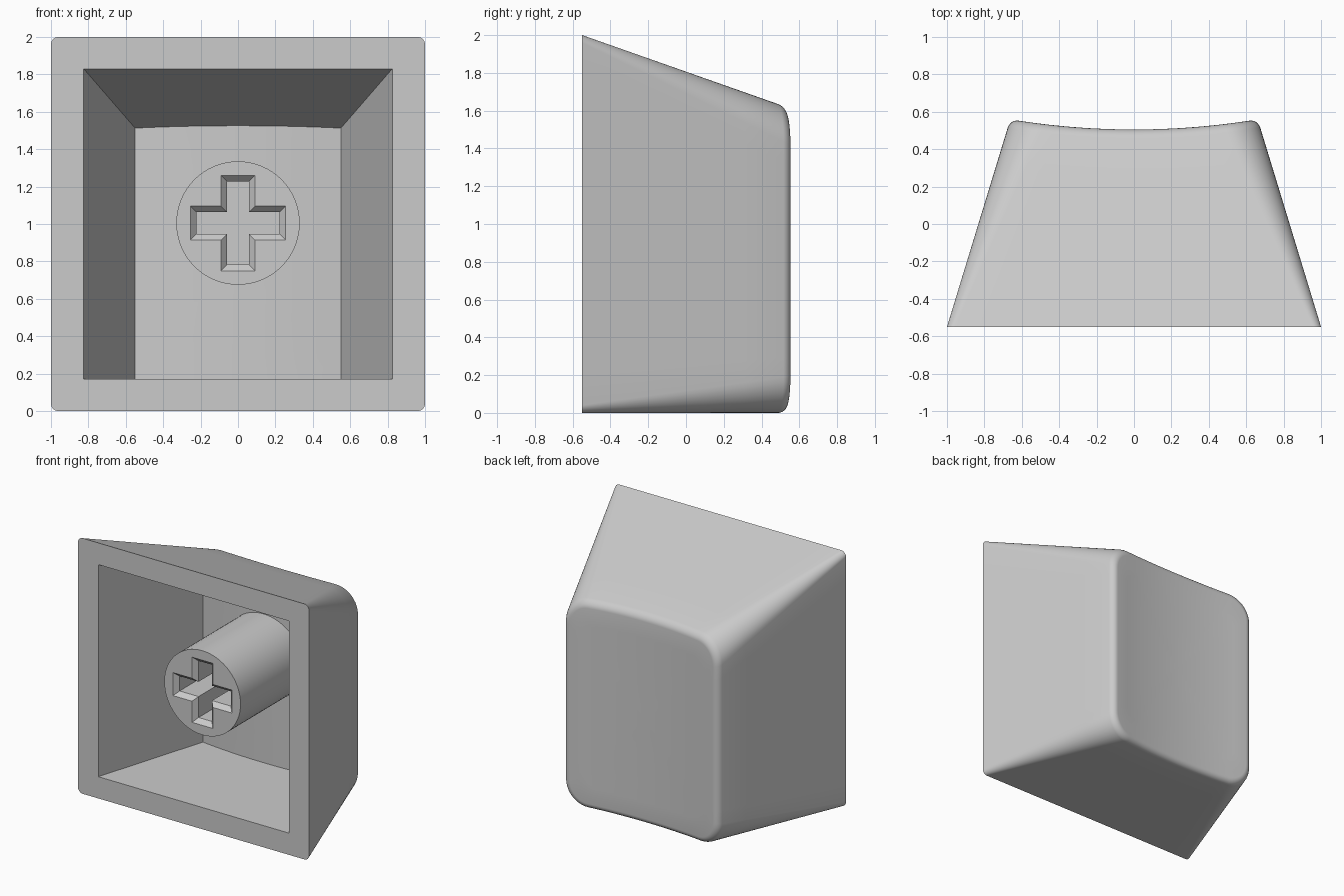
import bpy, bmesh, math

FRONT = -0.55       # plane of the open rim
FILLET = 0.045      # rounding around the dished face
ARC, SIDE = 10, 12  # points per corner and per straight edge


def rounded_rect(half, z0, z1, r):
    """Rounded rectangle as (x, z) points, always the same count."""
    corners = [(half - r, z1 - r), (-half + r, z1 - r),
               (-half + r, z0 + r), (half - r, z0 + r)]
    arcs = [[(cx + r * math.cos(math.pi / 2 * (k + i / ARC)),
              cz + r * math.sin(math.pi / 2 * (k + i / ARC)))
             for i in range(ARC + 1)] for k, (cx, cz) in enumerate(corners)]
    pts = []
    for k, arc in enumerate(arcs):
        pts += arc
        a, b = arc[-1], arcs[(k + 1) % 4][0]
        pts += [(a[0] + (b[0] - a[0]) * j / SIDE, a[1] + (b[1] - a[1]) * j / SIDE)
                for j in range(1, SIDE)]
    return pts


def outer(y, inset=0.0):
    d = y - FRONT
    return rounded_rect(1 - 0.305 * d - inset, inset, 2 - 0.352 * d - inset,
                        0.04 + 0.14 * d - inset)


def inner(y):
    d = y - FRONT
    return rounded_rect(0.825 - 0.305 * d, 0.17, 1.83 - 0.352 * d, 0)


def dish(x):
    return 0.505 + 0.122 * x * x


def cavity_floor(x):
    return 0.315 + 0.12 * x * x


def ring(section, depth, nominal):
    """Section whose depth follows a curve across x."""
    out = []
    for i, (x, _) in enumerate(section(nominal)):
        y = depth(x)
        px, pz = section(y)[i]
        out.append((px, y, pz))
    return out


def shrink_rings(loop, curve, steps=6):
    """Close a loop with concentric rings that follow a curved surface."""
    zc = (max(p[2] for p in loop) + min(p[2] for p in loop)) / 2
    return [[(x * s, curve(x * s), zc + (z - zc) * s) for x, _, z in loop]
            for s in [1 - k / steps for k in range(1, steps + 1)]]


def loft(bm, rings):
    loops = [[bm.verts.new(p) for p in r] for r in rings]
    for a, b in zip(loops, loops[1:]):
        for i in range(len(a)):
            j = (i + 1) % len(a)
            bm.faces.new((a[i], a[j], b[j], b[i]))
    return loops


def finish(bm, name, material):
    bmesh.ops.remove_doubles(bm, verts=bm.verts, dist=1e-5)
    bmesh.ops.recalc_face_normals(bm, faces=bm.faces)
    mesh = bpy.data.meshes.new(name)
    bm.to_mesh(mesh)
    bm.free()
    mesh.materials.append(material)
    obj = bpy.data.objects.new(name, mesh)
    bpy.context.collection.objects.link(obj)
    bpy.ops.object.select_all(action='DESELECT')
    obj.select_set(True)
    bpy.context.view_layer.objects.active = obj
    bpy.ops.object.shade_smooth_by_angle(angle=math.radians(30))


cube = bpy.data.objects.get("Cube")
if cube:
    bpy.data.objects.remove(cube, do_unlink=True)

grey = bpy.data.materials.new("light_grey_plastic")
grey.use_nodes = True
grey.diffuse_color = (0.6, 0.6, 0.6, 1)
grey.node_tree.nodes["Principled BSDF"].inputs["Base Color"].default_value = (0.6, 0.6, 0.6, 1)

# Hollow shell: cavity floor, cavity walls, rim, outer walls, fillet, dished face
floor_edge = ring(inner, cavity_floor, 0.35)
rings = shrink_rings(floor_edge, cavity_floor)[::-1] + [floor_edge]
rings.append(ring(inner, lambda x: FRONT, FRONT))
for t in (0, 0.2, 0.4, 0.6, 0.8, 1):
    rings.append(ring(outer, lambda x: FRONT + t * (dish(x) - FILLET - FRONT),
                      FRONT + t * 1.05))
for k in range(1, 7):
    a = math.pi / 2 * k / 6
    inset = FILLET * (1 - math.cos(a))
    rings.append(ring(lambda y: outer(y, inset),
                      lambda x: dish(x) - FILLET * (1 - math.sin(a)), 0.53))
rings += shrink_rings(rings[-1], dish)
bm = bmesh.new()
loft(bm, rings)
finish(bm, "cap_shell", grey)

# Round stem with a chamfered cross socket
STEM_Z, STEM_FRONT = 1.005, -0.44


def cross(thin, long, y):
    quarter = [(long, -thin), (long, thin), (thin, thin)]
    pts = []
    for k in range(4):
        c, s = round(math.cos(k * math.pi / 2)), round(math.sin(k * math.pi / 2))
        pts += [(c * x - s * z, y, STEM_Z + s * x + c * z) for x, z in quarter]
    return pts


def circle(y, r=0.33, n=64):
    return [(r * math.cos(2 * math.pi * i / n), y,
             STEM_Z + r * math.sin(2 * math.pi * i / n)) for i in range(n)]


bm = bmesh.new()
back, face = loft(bm, [circle(0.4), circle(STEM_FRONT)])
mouth, throat, bottom = loft(bm, [cross(0.09, 0.255, STEM_FRONT),
                                  cross(0.058, 0.222, STEM_FRONT + 0.035),
                                  cross(0.058, 0.222, 0.0)])
bm.faces.new(back)
bm.faces.new(bottom)
edges = [bm.edges.get((lp[i - 1], lp[i])) for lp in (face, mouth) for i in range(len(lp))]
bmesh.ops.triangle_fill(bm, edges=edges, use_beauty=True)
finish(bm, "stem", grey)
